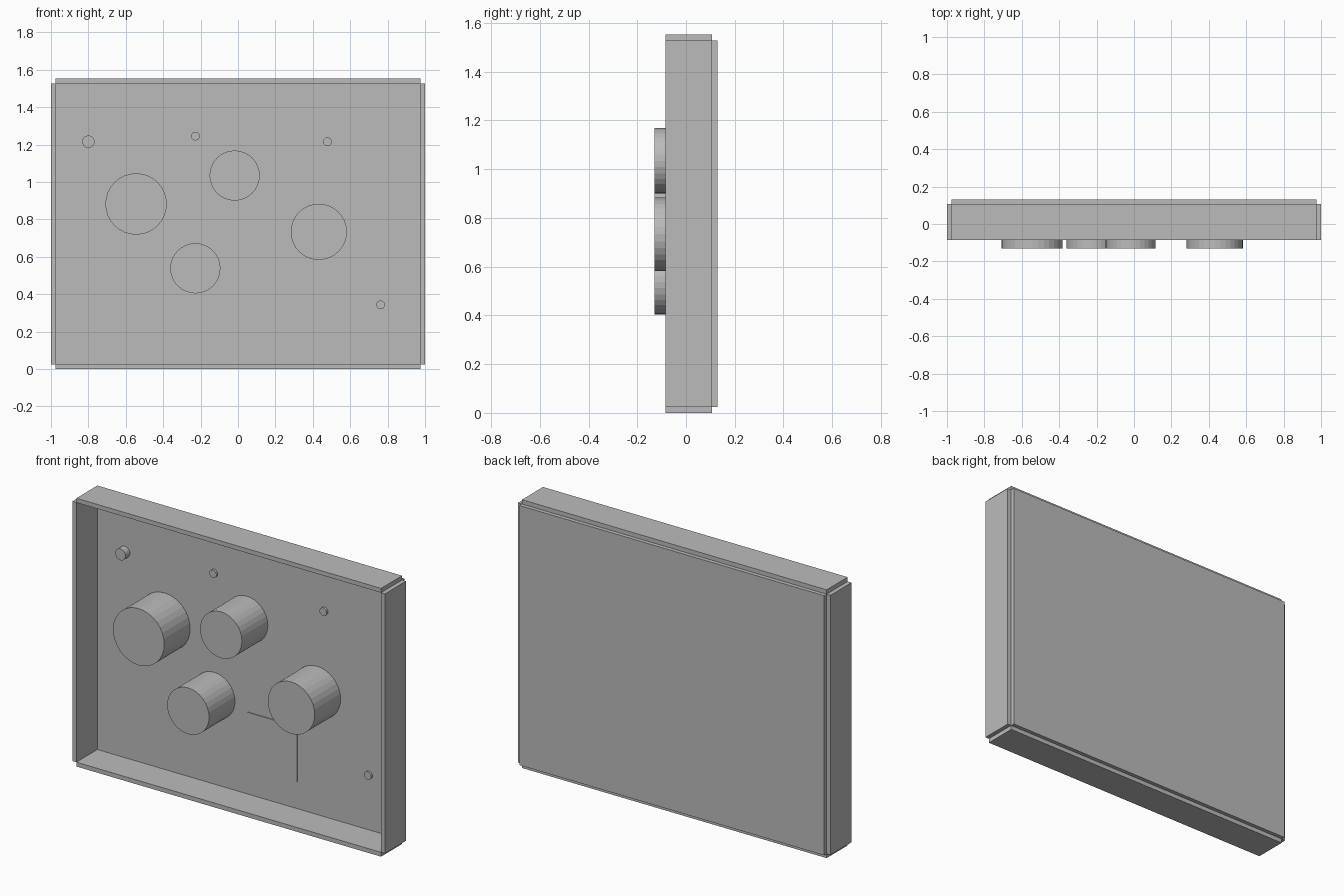
import bpy, math

if "Cube" in bpy.data.objects:
    bpy.data.objects.remove(bpy.data.objects["Cube"])

grey = bpy.data.materials.new("light_grey")
grey.diffuse_color = (0.5, 0.5, 0.5, 1)
grey.use_nodes = True
grey.node_tree.nodes["Principled BSDF"].inputs["Base Color"].default_value = grey.diffuse_color

Y_FRONT, Y_PANEL, Y_BACK = -0.085, 0.107, 0.13


def box(name, lo, hi):
    mid = [(a + b) / 2 for a, b in zip(lo, hi)]
    bpy.ops.mesh.primitive_cube_add(size=1, location=mid)
    ob = bpy.context.object
    ob.name = name
    ob.scale = [b - a for a, b in zip(lo, hi)]
    ob.data.materials.append(grey)


def knob(name, x, z, radius, length):
    # cylinder standing forward from the back panel
    bpy.ops.mesh.primitive_cylinder_add(
        vertices=32, radius=radius, depth=length,
        location=(x, Y_PANEL - length / 2, z), rotation=(math.pi / 2, 0, 0))
    ob = bpy.context.object
    ob.name = name
    ob.data.materials.append(grey)


# back panel and the four walls of the open tray
box("back_panel", (-0.975, Y_PANEL, 0.025), (0.975, Y_BACK, 1.527))
box("bottom_wall", (-0.975, Y_FRONT, 0), (0.975, Y_PANEL, 0.025))
box("top_wall", (-0.975, Y_FRONT, 1.527), (0.975, Y_PANEL, 1.552))
box("left_wall", (-1, Y_FRONT, 0.025), (-0.975, Y_PANEL, 1.527))
box("right_wall", (0.975, Y_FRONT, 0.025), (1, Y_PANEL, 1.527))

# thin square plate on the panel
box("square_plate", (-0.013, Y_PANEL - 0.005, 0.18), (0.307, Y_PANEL, 0.50))

# large round posts
for x, z, r in [(-0.545, 0.882, 0.164), (-0.018, 1.034, 0.134),
                (0.432, 0.733, 0.15), (-0.228, 0.538, 0.134)]:
    knob("large_post", x, z, r, Y_PANEL + 0.13)

# small round studs
for x, z, r, length in [(-0.8, 1.215, 0.033, 0.04), (-0.228, 1.245, 0.023, 0.012),
                        (0.478, 1.215, 0.023, 0.012), (0.763, 0.343, 0.023, 0.012)]:
    knob("small_stud", x, z, r, length)
